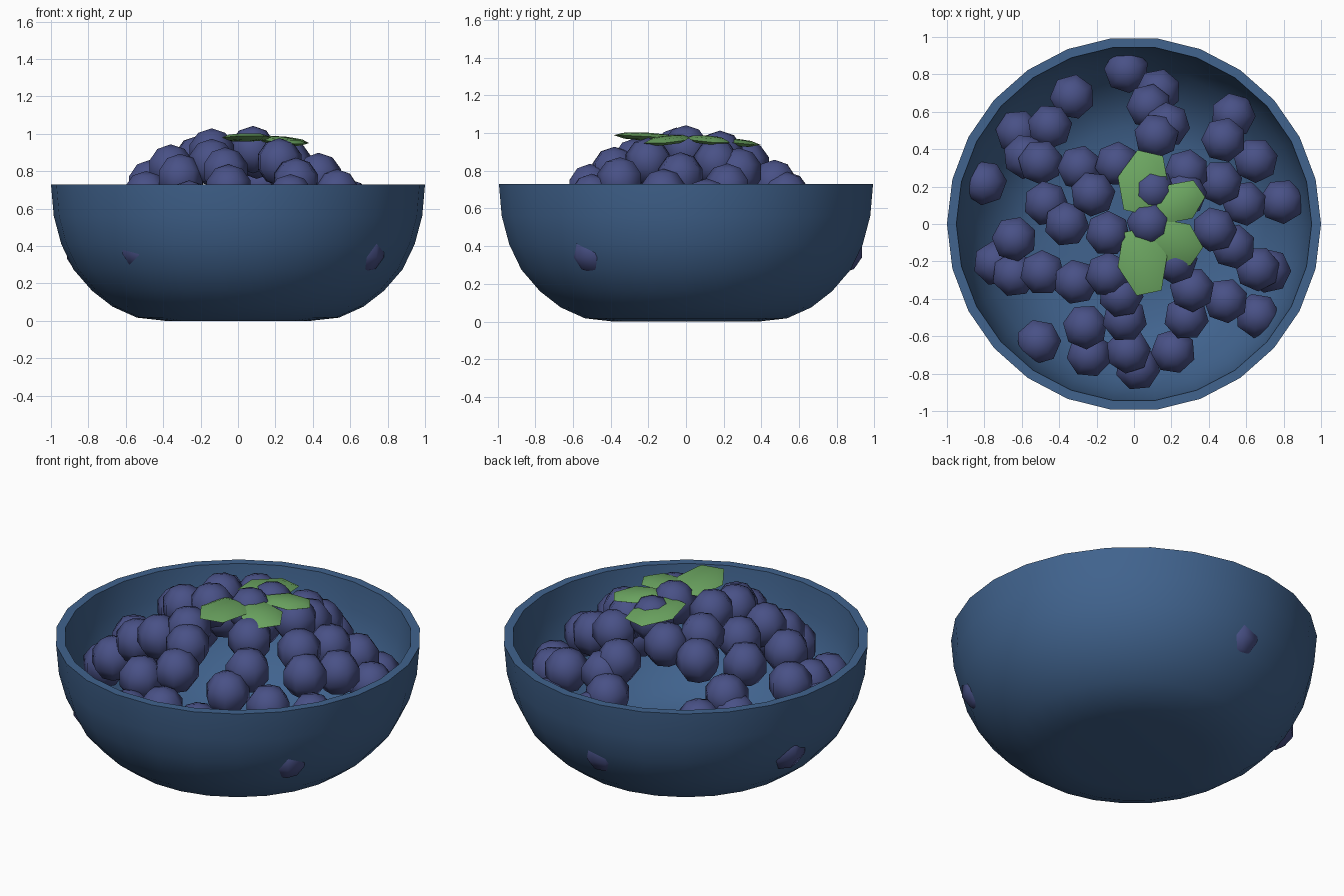
import bpy, bmesh, math, random
from mathutils import Matrix

if "Cube" in bpy.data.objects:
    bpy.data.objects.remove(bpy.data.objects["Cube"])

random.seed(4)


def material(name, rgb):
    m = bpy.data.materials.new(name)
    m.diffuse_color = (*rgb, 1)
    m.use_nodes = True
    m.node_tree.nodes["Principled BSDF"].inputs["Base Color"].default_value = m.diffuse_color
    return m


BOWL = material("bowl blue", (0.052, 0.125, 0.27))
BERRY = material("berry indigo", (0.066, 0.082, 0.24))
LEAF = material("leaf green", (0.15, 0.38, 0.12))


def finish(bm, name, mat, angle):
    bmesh.ops.recalc_face_normals(bm, faces=bm.faces)
    me = bpy.data.meshes.new(name)
    bm.to_mesh(me)
    bm.free()
    me.materials.append(mat)
    me.shade_smooth()
    me.set_sharp_from_angle(angle=math.radians(angle))
    return me


def add(name, me):
    ob = bpy.data.objects.new(name, me)
    bpy.context.collection.objects.link(ob)
    return ob


# Bowl: 26-sided lathe, outside from base to rim, then down the inside
profile = [(0.39, 0), (0.54, 0.017), (0.67, 0.075), (0.78, 0.16), (0.88, 0.275),
           (0.945, 0.41), (0.985, 0.56), (1.0, 0.73),
           (0.95, 0.73), (0.935, 0.57), (0.897, 0.43), (0.835, 0.305),
           (0.74, 0.195), (0.64, 0.115), (0.52, 0.065), (0.37, 0.05)]
N = 26
bm = bmesh.new()
rings = [[bm.verts.new((r * math.cos(math.tau * i / N), r * math.sin(math.tau * i / N), z))
          for i in range(N)] for r, z in profile]
for a, b in zip(rings, rings[1:]):
    for i in range(N):
        j = (i + 1) % N
        bm.faces.new((a[i], a[j], b[j], b[i]))
bm.faces.new(rings[0])
bm.faces.new(rings[-1])
add("bowl", finish(bm, "bowl", BOWL, 40))

# Berries: one shared low-poly sphere, placed on a dome-shaped mound
bm = bmesh.new()
bmesh.ops.create_uvsphere(bm, u_segments=7, v_segments=5, radius=0.127)
berry_mesh = finish(bm, "berry", BERRY, 80)
spots = [(-.04, .82), (.13, .71), (.08, .63), (.18, .53), (.12, .47), (-.33, .68),
         (-.45, .52), (-.62, .49), (-.58, .36), (-.50, .33), (-.29, .30), (-.09, .32),
         (.53, .58), (.48, .45), (.65, .34), (.46, .22), (.28, .28), (.59, .11),
         (.79, .12), (-.80, .22), (-.47, .11), (-.22, .16), (-.36, 0), (-.14, -.05),
         (.10, .18), (.08, 0), (.43, -.03), (.53, -.12), (.66, -.24), (.72, -.25),
         (.66, -.49), (.49, -.41), (.31, -.35), (.28, -.50), (.21, -.68), (.02, -.77),
         (-.03, -.68), (-.05, -.51), (-.07, -.38), (-.14, -.27), (-.26, -.55),
         (-.24, -.70), (-.31, -.31), (-.49, -.26), (-.64, -.27), (-.74, -.21),
         (-.64, -.08), (-.51, -.63), (.27, .16), (.22, -.20)]
for k, (x, y) in enumerate(spots):
    ob = add(f"berry_{k + 1}", berry_mesh)
    ob.location = (x, y, 0.92 - 0.8 * (x * x + y * y))
    ob.rotation_euler.z = random.uniform(0, math.tau)


# Leaves: thin flattened spheres lying on top of the mound
def leaf(name, loc, length, width, yaw, pitch):
    bm = bmesh.new()
    bmesh.ops.create_uvsphere(bm, u_segments=6, v_segments=4, radius=1)
    bm.transform(Matrix.Diagonal((length, width, 0.022, 1)))
    ob = add(name, finish(bm, name, LEAF, 30))
    ob.location = loc
    ob.rotation_euler = (0, math.radians(pitch), math.radians(yaw))


leaf("leaf_back", (0.05, 0.22, 0.955), 0.19, 0.14, 77, 6)
leaf("leaf_front", (0.045, -0.20, 0.98), 0.20, 0.135, -78, -3)
leaf("leaf_right_back", (0.25, 0.12, 0.963), 0.14, 0.11, 35, 6)
leaf("leaf_right_front", (0.23, -0.10, 0.962), 0.15, 0.12, -35, 7)
